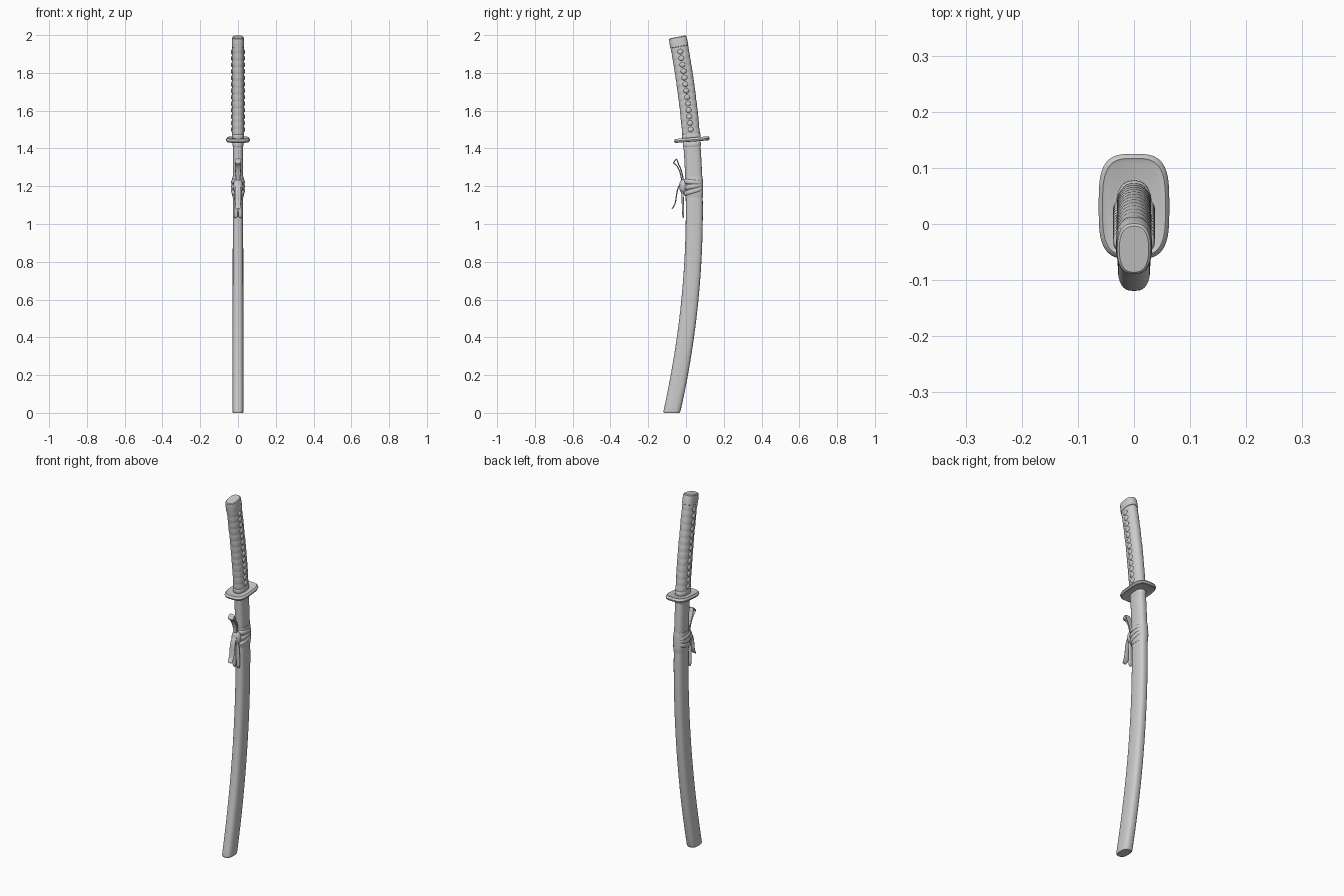
import bpy, bmesh
from math import sin, cos, pi, copysign, sqrt
from mathutils import Vector

if "Cube" in bpy.data.objects:
    bpy.data.objects.remove(bpy.data.objects["Cube"])

# Shared curved centreline of the sword, in the y-z plane
def centre(z):
    return Vector((0, 0.044 - 0.105 * (z - 1.07) ** 2, z))

def normal(z):
    s = -0.21 * (z - 1.07) * min(1, z / 0.3)    # foot is cut level
    return Vector((0, 1, -s)).normalized()

def finish(name, bm, angle=0.6):
    bmesh.ops.recalc_face_normals(bm, faces=bm.faces)
    me = bpy.data.meshes.new(name)
    bm.to_mesh(me)
    bm.free()
    ob = bpy.data.objects.new(name, me)
    bpy.context.collection.objects.link(ob)
    bpy.ops.object.select_all(action='DESELECT')
    ob.select_set(True)
    bpy.context.view_layer.objects.active = ob
    bpy.ops.object.shade_smooth_by_angle(angle=angle)
    return ob

# Rounded section (half width x, half depth y) swept along the centreline
def sweep(name, rings, e=2.5, n=32, tilt=0, shift=0):
    bm = bmesh.new()
    loops = []
    for z, hx, hy in rings:
        c, nv = centre(z), normal(z)
        loop = []
        for i in range(n):
            a = 2 * pi * i / n
            u = copysign(abs(cos(a)) ** (2 / e), cos(a))
            v = copysign(abs(sin(a)) ** (2 / e), sin(a))
            p = c + Vector((u * hx, 0, v * tilt)) + nv * (v * hy + shift)
            loop.append(bm.verts.new(p))
        loops.append(loop)
    for a, b in zip(loops, loops[1:]):
        for i in range(n):
            bm.faces.new((a[i], a[(i + 1) % n], b[(i + 1) % n], b[i]))
    bm.faces.new(loops[0])
    bm.faces.new(loops[-1])
    return finish(name, bm)

# Half-round edged band of the same section
def band(name, z0, z1, hx, hy, r, **kw):
    rings = []
    for k in range(9):
        t = -1 + k / 4
        d = r * (1 - sqrt(max(0, 1 - t * t)))
        rings.append(((z0 + z1) / 2 + t * (z1 - z0) / 2, hx - d, hy - d))
    return sweep(name, rings, **kw)

# Cloth strip through (x, y, z, half width) points
def ribbon(name, pts, thick=0.006):
    bm = bmesh.new()
    rows = [[bm.verts.new((x + k * w, y, z)) for k in (-1, 0, 1)] for x, y, z, w in pts]
    for a, b in zip(rows, rows[1:]):
        for i in range(2):
            bm.faces.new((a[i], a[i + 1], b[i + 1], b[i]))
    ob = finish(name, bm)
    m = ob.modifiers.new("thickness", 'SOLIDIFY')
    m.thickness, m.offset = thick, 0
    m = ob.modifiers.new("smooth", 'SUBSURF')
    m.levels = m.render_levels = 2
    return ob

# Scabbard with a softened foot and throat collar
body = [(0.0, 0.026, 0.041), (0.004, 0.0285, 0.044), (0.012, 0.029, 0.045)]
body += [(0.05 + 1.36 * i / 30, 0.029 - 0.002 * i / 30, 0.045) for i in range(31)]
sweep("scabbard", body, e=2.7)
band("throat_collar", 1.408, 1.436, 0.029, 0.048, 0.004)

# Guard: rounded-square plate with a raised rim
sweep("guard", [(1.438, 0.052, 0.083), (1.436, 0.056, 0.087), (1.438, 0.060, 0.091),
                (1.446, 0.063, 0.094), (1.454, 0.060, 0.091), (1.457, 0.056, 0.087),
                (1.455, 0.052, 0.083)], e=3.4, n=48, shift=0.002)

# Handle: collar, ribbed wrap and end cap
band("handle_collar", 1.452, 1.478, 0.032, 0.050, 0.004)
wrap = []
for i in range(105):
    z = 1.47 + 0.475 * i / 104
    b = 0.0012 * abs(sin(pi * i / 8))
    wrap.append((z, 0.0305 + b, 0.046 + b))
sweep("handle_wrap", wrap, e=2.3)
sweep("end_cap", [(1.938, 0.030, 0.045), (1.940, 0.0325, 0.0485), (1.947, 0.0325, 0.0485),
                  (1.980, 0.0315, 0.0475), (1.987, 0.030, 0.046), (1.9905, 0.026, 0.042)])

# Crossing folds of the wrap: a row of diamond bumps on both sides
bm = bmesh.new()
for side in (-1, 1):
    for k in range(13):
        z = 1.50 + 0.0343 * k
        new = bmesh.ops.create_uvsphere(bm, u_segments=14, v_segments=8, radius=1)['verts']
        c, nv = centre(z), normal(z)
        up = Vector((1, 0, 0)).cross(nv)
        for v in new:
            p = v.co.copy()
            v.co = c + Vector((side * 0.0305 + p.x * 0.007, 0, 0)) + nv * (p.y * 0.015) + up * (p.z * 0.014)
finish("wrap_folds", bm)

# Hanging cord wound around the scabbard
band("cord_band", 1.14, 1.252, 0.032, 0.0485, 0.003)
for i, (z, t) in enumerate(((1.175, 0.012), (1.2, 0.006), (1.222, -0.006))):
    band(f"cord_turn_{i + 1}", z - 0.013, z + 0.013, 0.0365, 0.051, 0.007, tilt=t, shift=-0.004)

# Knot on the front edge
bm = bmesh.new()
bmesh.ops.create_uvsphere(bm, u_segments=20, v_segments=12, radius=1)
for v in bm.verts:
    v.co = Vector((v.co.x * 0.026, -0.014 + v.co.y * 0.022, 1.20 + v.co.z * 0.04))
finish("knot", bm)

# Bow loop rising from the knot, and the tails below it
ribbon("bow_loop_front", [(0, -0.022, 1.21, 0.010), (0, -0.025, 1.255, 0.012), (0, -0.038, 1.295, 0.016),
                          (0, -0.056, 1.318, 0.018), (0, -0.069, 1.322, 0.018)])
ribbon("bow_loop_top", [(0, -0.069, 1.320, 0.018), (0, -0.060, 1.335, 0.018), (0, -0.049, 1.346, 0.016)])
ribbon("bow_loop_back", [(0, -0.049, 1.346, 0.015), (0, -0.041, 1.318, 0.017), (0, -0.024, 1.285, 0.016),
                         (0, -0.017, 1.25, 0.014), (0, -0.012, 1.21, 0.010)])
ribbon("curled_tail", [(0, -0.026, 1.22, 0.012), (0, -0.043, 1.19, 0.016), (0, -0.050, 1.16, 0.017),
                       (0, -0.054, 1.12, 0.016), (0, -0.062, 1.095, 0.015), (0, -0.076, 1.078, 0.014)])
for s in (-1, 1):
    ribbon(f"straight_tail_{'left' if s < 0 else 'right'}",
           [(s * 0.008, -0.022, 1.19, 0.008), (s * 0.011, -0.017, 1.14, 0.010),
            (s * 0.012, -0.016, 1.08, 0.011), (s * 0.012, -0.014, 1.03, 0.011)], 0.012)
